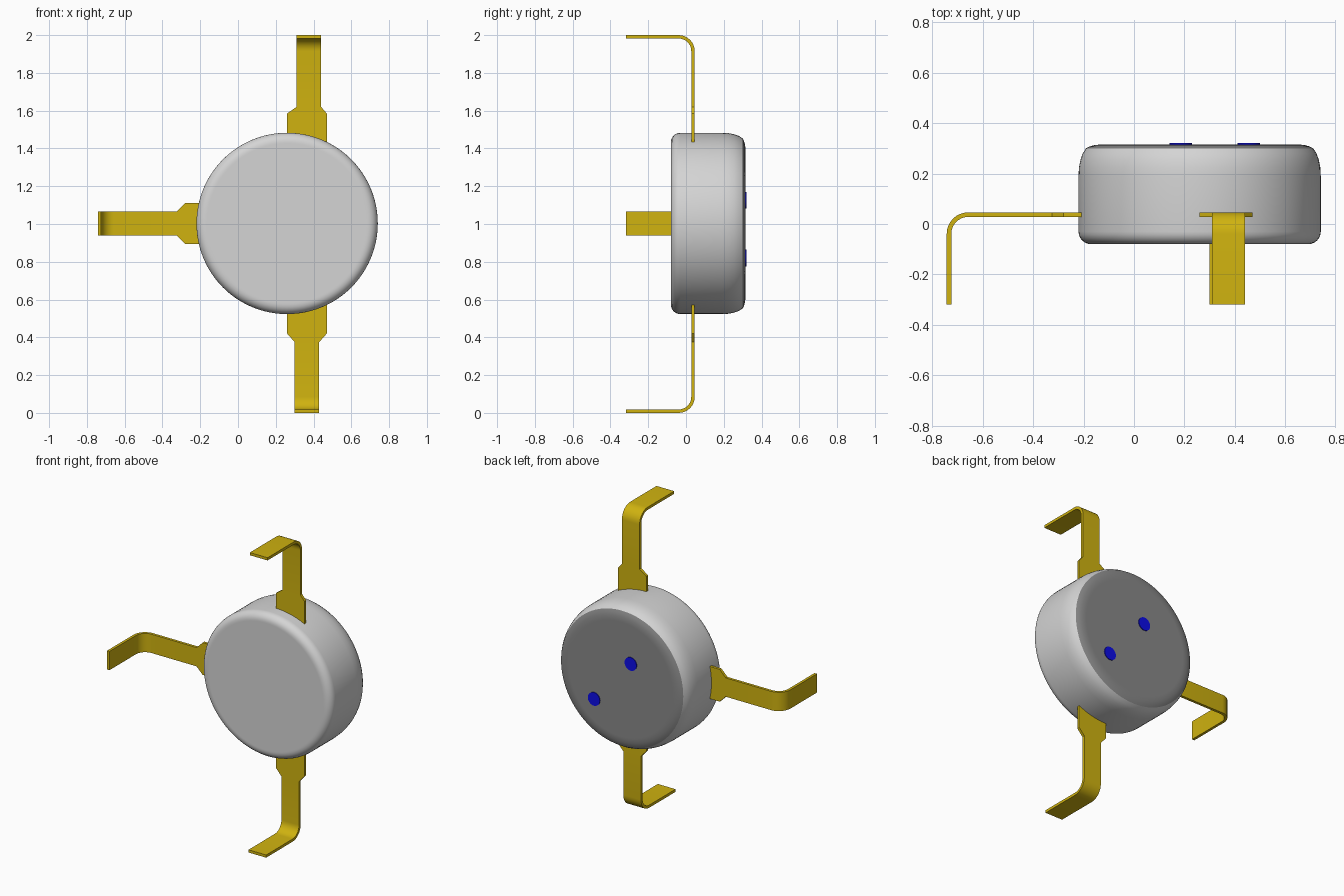
import bpy, bmesh, math

cube = bpy.data.objects.get("Cube")
if cube:
    bpy.data.objects.remove(cube, do_unlink=True)


def material(name, rgb):
    m = bpy.data.materials.new(name)
    m.use_nodes = True
    m.diffuse_color = (*rgb, 1)
    m.node_tree.nodes["Principled BSDF"].inputs["Base Color"].default_value = (*rgb, 1)
    return m


GREY = material("light grey", (0.66, 0.66, 0.66))
DARK = material("dark grey", (0.25, 0.25, 0.25))
GOLD = material("gold", (0.63, 0.45, 0.005))
BLUE = material("blue", (0.004, 0.004, 0.85))

CX, CZ, R = 0.26, 1.003, 0.48      # body axis and radius


def finish(name, bm, *mats):
    bmesh.ops.recalc_face_normals(bm, faces=bm.faces[:])
    mesh = bpy.data.meshes.new(name)
    bm.to_mesh(mesh)
    bm.free()
    for m in mats:
        mesh.materials.append(m)
    ob = bpy.data.objects.new(name, mesh)
    bpy.context.collection.objects.link(ob)
    bpy.ops.object.select_all(action="DESELECT")
    ob.select_set(True)
    bpy.context.view_layer.objects.active = ob
    bpy.ops.object.shade_smooth_by_angle(angle=math.radians(30))
    return ob


def lathe(bm, profile, x, z, sides):
    """Closed solid turned around a y axis; profile is (radius, y) pairs."""
    rings = []
    for r, y in profile:
        rings.append([bm.verts.new((x + r * math.cos(2 * math.pi * i / sides), y,
                                    z + r * math.sin(2 * math.pi * i / sides)))
                      for i in range(sides)])
    for a, b in zip(rings, rings[1:]):
        for i in range(sides):
            j = (i + 1) % sides
            bm.faces.new((a[i], a[j], b[j], b[i]))
    bm.faces.new(rings[0])
    bm.faces.new(rings[-1])


# Round body with softened rims and a dark back
front_arc = [(R - 0.05 + 0.05 * math.sin(t), -0.03 - 0.05 * math.cos(t))
             for t in (math.radians(a) for a in range(0, 91, 15))]
profile = [(0.422, -0.08)] + front_arc + [
    (R, 0.19), (0.478, 0.225), (0.472, 0.255), (0.463, 0.28), (0.45, 0.30),
    (0.436, 0.307), (0.415, 0.313), (0.39, 0.315), (0.38, 0.315)]
bm = bmesh.new()
lathe(bm, profile, CX, CZ, 96)
for f in bm.faces:
    f.material_index = int(f.calc_center_median().y > 0.30)
finish("round_body", bm, GREY, DARK)

# Blue contact dots on the back
for name, x, z in (("upper_dot", 0.185, 1.125), ("lower_dot", 0.455, 0.82)):
    bm = bmesh.new()
    lathe(bm, [(0.044, 0.312), (0.044, 0.32)], x, z, 32)
    finish(name, bm, BLUE)


# Bent metal legs: a wide tab, a narrow strip and a hook toward the front
T, Y, BEND = 0.009, 0.037, 0.076   # half thickness, mid plane, bend radius


def leg(name, place, start, tab_end, strip_start, end, wide, narrow):
    """place maps (outward distance, y, sideways) to a point."""
    u0 = end - T - BEND
    stations = [(start, Y, 0, wide), (tab_end, Y, 0, wide), (strip_start, Y, 0, narrow)]
    for k in range(9):
        a = math.pi / 2 * k / 8
        stations.append((u0 + BEND * math.sin(a), Y - BEND + BEND * math.cos(a), a, narrow))
    stations.append((end - T, -0.318, math.pi / 2, narrow))
    bm = bmesh.new()
    rings = []
    for u, y, a, (lo, hi) in stations:
        du, dy = T * math.sin(a), T * math.cos(a)
        rings.append([bm.verts.new(place(u + s * du, y + s * dy, w))
                      for s, w in ((-1, lo), (-1, hi), (1, hi), (1, lo))])
    for p, q in zip(rings, rings[1:]):
        for i in range(4):
            j = (i + 1) % 4
            bm.faces.new((p[i], p[j], q[j], q[i]))
    bm.faces.new(rings[0])
    bm.faces.new(rings[-1])
    finish(name, bm, GOLD)


leg("top_leg", lambda u, y, w: (w, y, u),
    1.38, 1.585, 1.62, 2.0, (0.26, 0.47), (0.31, 0.44))
leg("bottom_leg", lambda u, y, w: (w, y, -u),
    -0.62, -0.42, -0.375, 0.0, (0.26, 0.47), (0.30, 0.43))
leg("side_leg", lambda u, y, w: (-u, y, w),
    0.15, 0.28, 0.325, 0.742, (0.895, 1.11), (0.94, 1.065))
